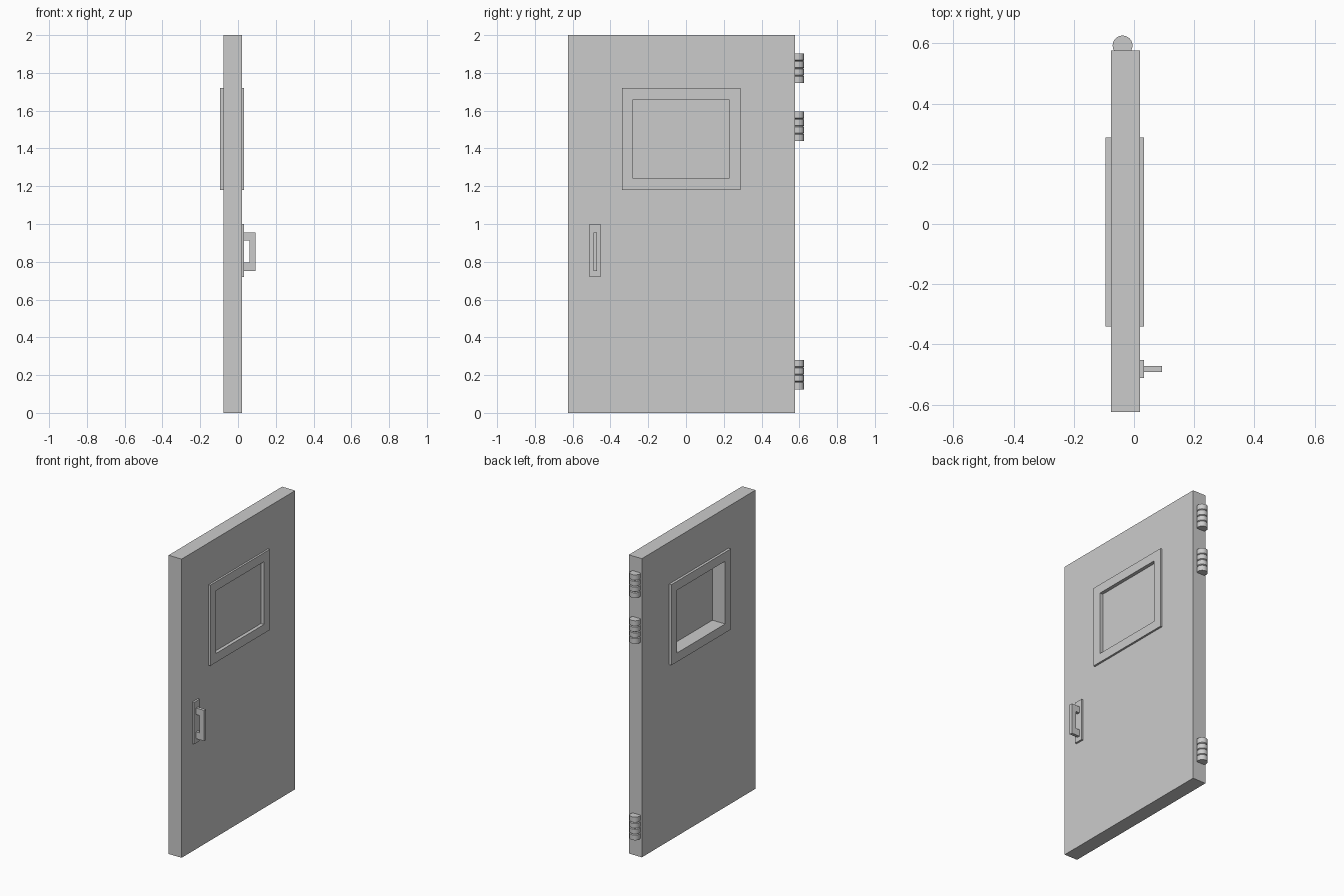
import bpy, bmesh, math

if "Cube" in bpy.data.objects:
    bpy.data.objects.remove(bpy.data.objects["Cube"])

X0, X1 = -0.077, 0.02          # door faces
WIN = (-0.28, 0.228, 1.24, 1.66)   # window opening: y0, y1, z0, z1


def make_object(name, bm):
    bmesh.ops.recalc_face_normals(bm, faces=bm.faces)
    mesh = bpy.data.meshes.new(name)
    bm.to_mesh(mesh)
    bm.free()
    ob = bpy.data.objects.new(name, mesh)
    bpy.context.collection.objects.link(ob)
    return ob


def box(name, x0, x1, y0, y1, z0, z1):
    bm = bmesh.new()
    bmesh.ops.create_cube(bm, size=1)
    for v in bm.verts:
        v.co = ((x0 + x1) / 2 + v.co.x * (x1 - x0),
                (y0 + y1) / 2 + v.co.y * (y1 - y0),
                (z0 + z1) / 2 + v.co.z * (z1 - z0))
    return make_object(name, bm)


def ring_panel(name, x0, x1, outer, inner):
    """Rectangular panel in the YZ plane with a rectangular hole."""
    bm = bmesh.new()
    loops = []
    for x in (x0, x1):
        for y0, y1, z0, z1 in (outer, inner):
            loops.append([bm.verts.new((x, y, z)) for y, z in
                          ((y0, z0), (y1, z0), (y1, z1), (y0, z1))])
    for a, b in ((0, 1), (2, 3), (0, 2), (1, 3)):
        for i in range(4):
            j = (i + 1) % 4
            bm.faces.new((loops[a][i], loops[a][j], loops[b][j], loops[b][i]))
    return make_object(name, bm)


def lathe(name, profile, x, y, z, sides=24):
    bm = bmesh.new()
    rings = [[bm.verts.new((x + r * math.cos(2 * math.pi * i / sides),
                            y + r * math.sin(2 * math.pi * i / sides), z + h))
              for i in range(sides)] for r, h in profile]
    for a, b in zip(rings, rings[1:]):
        for i in range(sides):
            j = (i + 1) % sides
            bm.faces.new((a[i], a[j], b[j], b[i]))
    bm.faces.new(rings[0])
    bm.faces.new(rings[-1])
    ob = make_object(name, bm)
    bpy.context.view_layer.objects.active = ob
    ob.select_set(True)
    bpy.ops.object.shade_smooth_by_angle(angle=math.radians(25))
    ob.select_set(False)


# Door slab with window opening, trim on both faces and a pane
ring_panel("door_slab", X0, X1, (-0.625, 0.577, 0, 2), WIN)
frame = (-0.34, 0.288, 1.18, 1.72)
ring_panel("window_trim_front", X1, 0.033, frame, WIN)
ring_panel("window_trim_back", -0.094, X0, frame, WIN)
box("window_pane", 0.0, 0.01, *WIN)

# Handle: backing plate and U-shaped grip
box("handle_plate", X1, 0.033, -0.512, -0.452, 0.72, 1.0)
grip = [(0.033, 0.75), (0.093, 0.75), (0.093, 0.955), (0.033, 0.955),
        (0.033, 0.912), (0.06, 0.912), (0.06, 0.795), (0.033, 0.795)]
bm = bmesh.new()
face = bm.faces.new([bm.verts.new((x, -0.491, z)) for x, z in grip])
ext = bmesh.ops.extrude_face_region(bm, geom=[face], use_keep_orig=True)
bmesh.ops.translate(bm, vec=(0, 0.02, 0),
                    verts=[g for g in ext["geom"] if isinstance(g, bmesh.types.BMVert)])
make_object("handle_grip", bm)

# Hinges: four stacked knuckles separated by grooves
R, GROOVE, H, GAP = 0.033, 0.027, 0.155, 0.008
step = H / 4
profile = []
for k in range(4):
    lo = k * step + (GAP / 2 if k else 0)
    hi = (k + 1) * step - (GAP / 2 if k < 3 else 0)
    profile += [(R, lo), (R, hi)]
    if k < 3:
        profile.append((GROOVE, (k + 1) * step))
for name, z in (("top", 1.747), ("upper", 1.44), ("bottom", 0.125)):
    lathe("hinge_" + name, profile, -0.038, 0.593, z)
